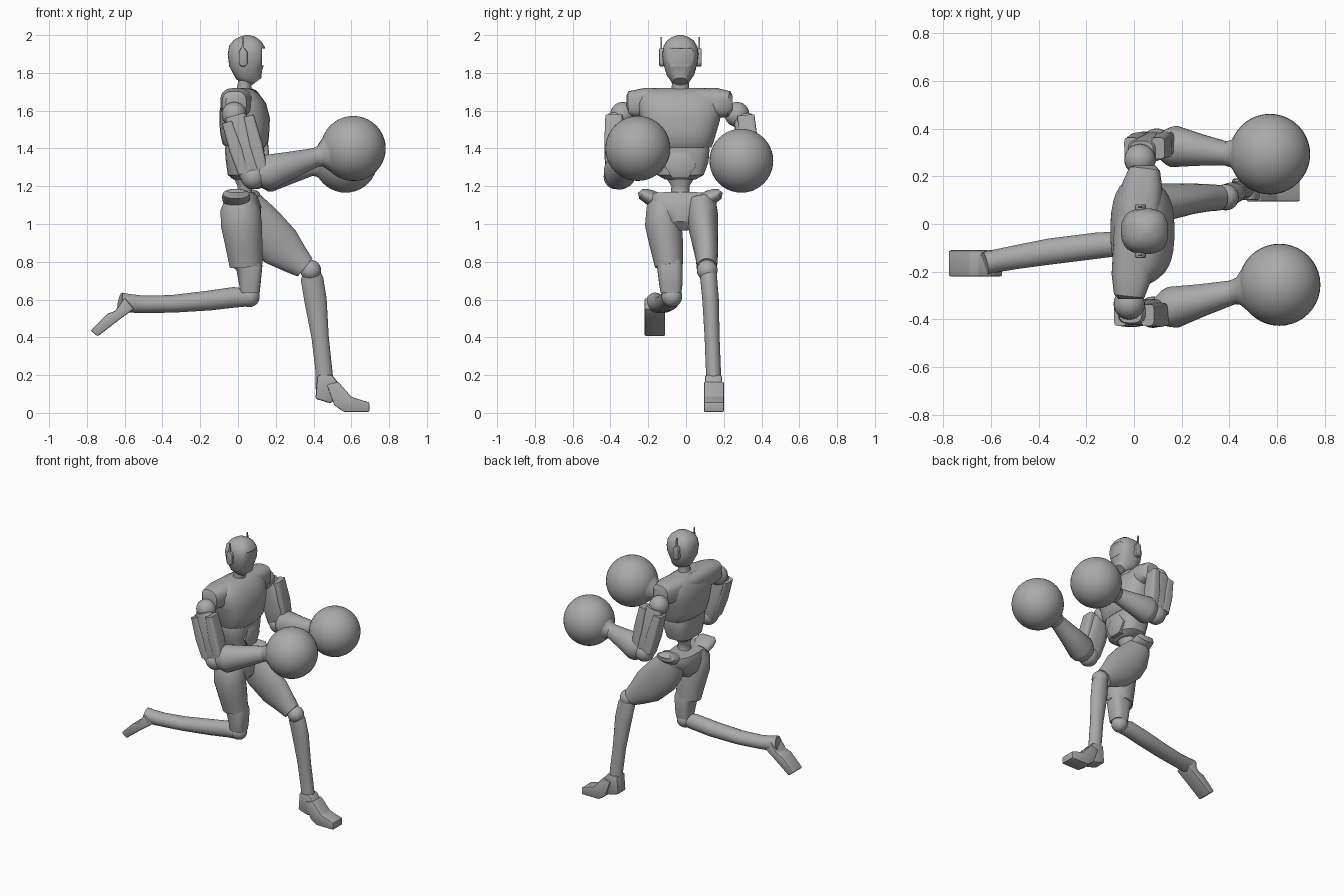
import bpy, bmesh, math
from mathutils import Vector

default_cube = bpy.data.objects.get("Cube")
if default_cube:
    bpy.data.objects.remove(default_cube, do_unlink=True)

# Single flat colour
grey = bpy.data.materials.new("plain grey")
grey.use_nodes = True
GREY_VALUE = (0.4, 0.4, 0.4, 1)
grey.diffuse_color = GREY_VALUE
grey.node_tree.nodes["Principled BSDF"].inputs["Base Color"].default_value = GREY_VALUE

ACROSS = Vector((0, 1, 0))
FORWARD = Vector((1, 0, 0))
MID = -0.03          # centre line of the body


def finish(name, bm, angle=35):
    """Turn a bmesh into a smooth-shaded grey object."""
    bmesh.ops.recalc_face_normals(bm, faces=bm.faces)
    mesh = bpy.data.meshes.new(name)
    bm.to_mesh(mesh)
    bm.free()
    mesh.materials.append(grey)
    obj = bpy.data.objects.new(name, mesh)
    bpy.context.collection.objects.link(obj)
    bpy.ops.object.select_all(action="DESELECT")
    bpy.context.view_layer.objects.active = obj
    obj.select_set(True)
    bpy.ops.object.shade_smooth_by_angle(angle=math.radians(angle))
    return obj


def loft(name, sections, side=ACROSS, power=2.0, sides=24, angle=35):
    """Skin superellipse rings (x, y, z, depth, width) set square to their path."""
    bm = bmesh.new()
    centres = [Vector(s[:3]) for s in sections]
    rings = []
    for i, (x, y, z, depth, width) in enumerate(sections):
        along = centres[min(i + 1, len(centres) - 1)] - centres[max(i - 1, 0)]
        across = (side - along * (side.dot(along) / along.length_squared)).normalized()
        out = across.cross(along.normalized())
        ring = []
        for k in range(sides):
            t = math.tau * (k + 0.5) / sides
            c, s = math.cos(t), math.sin(t)
            u = math.copysign(abs(c) ** (2 / power), c) * depth
            v = math.copysign(abs(s) ** (2 / power), s) * width
            ring.append(bm.verts.new(centres[i] + out * u + across * v))
        rings.append(ring)
    for low, high in zip(rings, rings[1:]):
        for k in range(sides):
            n = (k + 1) % sides
            bm.faces.new((low[k], low[n], high[n], high[k]))
    bm.faces.new(rings[0])
    bm.faces.new(rings[-1])
    return finish(name, bm, angle)


def ball(name, centre, radius, detail=24):
    bm = bmesh.new()
    bmesh.ops.create_uvsphere(bm, u_segments=detail, v_segments=detail // 2, radius=radius)
    bmesh.ops.translate(bm, verts=bm.verts, vec=centre)
    return finish(name, bm, 60)


def plate(name, outline, near, far, bevel=0.0):
    """Extrude an x-z outline between two y values."""
    bm = bmesh.new()
    face = bm.faces.new([bm.verts.new((x, near, z)) for x, z in outline])
    grown = bmesh.ops.extrude_face_region(bm, geom=[face])
    moved = [v for v in grown["geom"] if isinstance(v, bmesh.types.BMVert)]
    bmesh.ops.translate(bm, verts=moved, vec=(0, far - near, 0))
    if bevel:
        bmesh.ops.bevel(bm, geom=bm.edges[:], offset=bevel, segments=2,
                        affect="EDGES", profile=0.5)
    return finish(name, bm)


def column(rows, y=MID):
    """Upright sections from (x, z, depth, width) rows."""
    return [(x, y, z, depth, width) for x, z, depth, width in rows]


# Head with a recessed visor
head = loft("head", column([
    (.10, 1.755, .03, .035), (.085, 1.775, .055, .055), (.062, 1.80, .08, .075),
    (.05, 1.85, .098, .09), (.047, 1.90, .102, .096), (.048, 1.94, .095, .09),
    (.05, 1.97, .074, .072), (.05, 1.99, .044, .044), (.05, 2.0, .012, .012)]), power=2.5, sides=32)
cutter = plate("visor_cutter", [(.128, 1.84), (.2, 1.84), (.2, 1.93), (.128, 1.93)], -.12, .06)
cut = head.modifiers.new("visor", "BOOLEAN")
cut.object = cutter
cut.solver = "EXACT"
bpy.context.view_layer.objects.active = head
bpy.ops.object.modifier_apply(modifier=cut.name)
bpy.data.objects.remove(cutter, do_unlink=True)

# Ear pods with thin aerials
for label, sign in (("right", -1), ("left", 1)):
    y = MID + sign * .085
    pod = [(.005, 1.85), (.015, 1.835), (.04, 1.835), (.05, 1.85),
           (.05, 1.91), (.035, 1.93), (.015, 1.93), (.005, 1.91)]
    plate(label + "_ear_pod", pod, y, y + sign * .027, .004)
    plate(label + "_aerial", [(.018, 1.9), (.036, 1.9), (.028, 1.99), (.022, 1.99)],
          y + sign * .012, y + sign * .02)

loft("neck", column([(.03, 1.66, .06, .065), (.032, 1.70, .042, .05),
                     (.035, 1.74, .036, .045), (.045, 1.79, .05, .05)]))

# Torso
loft("chest", column([
    (.04, 1.405, .10, .165), (.04, 1.43, .122, .175), (.036, 1.48, .13, .19),
    (.035, 1.55, .135, .21), (.025, 1.62, .125, .225), (.015, 1.67, .10, .22),
    (.01, 1.705, .07, .19), (.01, 1.72, .04, .13)]), power=2.6, sides=32)
loft("shoulder_yoke", [
    (-.02, -.315, 1.635, .045, .045), (-.02, -.30, 1.635, .068, .065),
    (-.01, -.22, 1.64, .08, .085), (.01, MID, 1.645, .072, .095),
    (.035, .16, 1.64, .08, .085), (.045, .23, 1.635, .068, .065),
    (.045, .245, 1.635, .045, .045)], side=FORWARD, power=2.8)
loft("abdomen", column([
    (.035, 1.235, .06, .08), (.035, 1.26, .09, .125), (.035, 1.33, .10, .15),
    (.035, 1.39, .105, .155), (.035, 1.43, .10, .15)]), power=3)
loft("belly_panel", [(.10, MID, 1.312, .078, .085), (.137, MID, 1.312, .078, .085),
                     (.145, MID, 1.312, .062, .068)], sides=6)
loft("waist", column([(.035, 1.1, .065, .075), (.035, 1.16, .04, .05),
                      (.035, 1.20, .038, .048), (.035, 1.26, .065, .085)]))

# Pelvis and hip points
loft("pelvis", column([
    (.03, .965, .05, .04), (.03, 1.01, .09, .10), (.025, 1.08, .10, .155),
    (.015, 1.13, .09, .165), (.01, 1.155, .075, .16)]), power=2.5)
for label, sign, x in (("right", -1, -.01), ("left", 1, .045)):
    loft(label + "_hip_point", [
        (x, MID + sign * .10, 1.12, .035, .07), (x, MID + sign * .16, 1.14, .042, .075),
        (x, MID + sign * .20, 1.16, .032, .07), (x, MID + sign * .212, 1.175, .015, .05)],
        side=FORWARD)

# Trailing right leg, folded back at the knee
loft("right_thigh", [
    (.01, -.11, 1.14, .075, .075), (.012, -.12, 1.08, .105, .09), (.018, -.12, 1.0, .11, .098),
    (.03, -.105, .90, .10, .09), (.043, -.09, .78, .088, .075)])
loft("right_knee_cover", [
    (.045, -.09, .80, .075, .066), (.06, -.085, .77, .07, .068),
    (.063, -.08, .68, .057, .062), (.063, -.08, .635, .052, .055)], power=3)
ball("right_knee", (.06, -.075, .615), .055)
loft("right_shin", [
    (.04, -.08, .61, .048, .045), (-.02, -.08, .612, .055, .05), (-.15, -.09, .595, .053, .055),
    (-.35, -.115, .577, .047, .055), (-.5, -.14, .575, .046, .05), (-.58, -.155, .58, .05, .048),
    (-.625, -.165, .59, .048, .048)])
plate("right_foot", [
    (-.60, .61), (-.65, .54), (-.69, .526), (-.78, .436), (-.743, .405),
    (-.62, .50), (-.55, .55)], -.22, -.11, .008)

# Leading left leg, planted in front
loft("left_thigh", [
    (.04, .08, 1.11, .09, .08), (.08, .09, 1.04, .115, .08), (.125, .092, .98, .125, .078),
    (.225, .105, .88, .118, .066), (.30, .11, .815, .085, .058), (.355, .11, .77, .062, .054)])
ball("left_knee", (.385, .112, .755), .055)
loft("left_shin", [
    (.385, .115, .76, .04, .045), (.392, .12, .71, .06, .045), (.41, .13, .60, .06, .044),
    (.435, .138, .40, .046, .04), (.455, .145, .22, .045, .04), (.46, .147, .13, .05, .042)])
plate("left_heel", [
    (.41, .075), (.49, .05), (.51, .07), (.53, .16), (.50, .20), (.42, .20)], .10, .19, .01)
plate("left_foot", [
    (.47, .15), (.53, .165), (.60, .085), (.695, .055), (.695, .005), (.56, .005), (.51, .04)],
    .095, .2, .006)

# Arms: shoulder ball, plated sleeve, elbow, tapered forearm and round glove
ARMS = {
    "right": dict(shoulder=(-.02, -.335, 1.58), elbow=(.08, -.37, 1.25),
                  wrist=(.42, -.285, 1.355), glove=(.61, -.255, 1.40), radius=.172),
    "left": dict(shoulder=(.025, .27, 1.58), elbow=(.095, .335, 1.25),
                 wrist=(.39, .295, 1.305), glove=(.57, .293, 1.335), radius=.169),
}


def rings_between(start, end, rows):
    """Sections at fractions of a straight line."""
    a, b = Vector(start), Vector(end)
    return [(*a.lerp(b, f), depth, width) for f, depth, width in rows]


for label, arm in ARMS.items():
    sign = -1 if label == "right" else 1
    lift = Vector((.01, sign * .035, -.02))
    top, elbow = Vector(arm["shoulder"]) + lift, Vector(arm["elbow"])
    wrist, glove = Vector(arm["wrist"]), Vector(arm["glove"])
    ball(label + "_shoulder", arm["shoulder"], .066)
    loft(label + "_upper_arm", rings_between(top, elbow, [
        (-.05, .05, .045), (.1, .072, .052), (.55, .078, .056), (.95, .07, .055), (1.1, .05, .045)]),
        power=3)
    for part, shift in (("front", .065), ("rear", -.05)):
        offset = Vector((shift, sign * .012, shift * .3))
        loft(label + "_arm_plate_" + part, rings_between(top + offset, elbow + offset * .8, [
            (.02, .028, .045), (.5, .036, .052), (.9, .03, .046)]), power=5)
    ball(label + "_elbow", elbow, .066)
    loft(label + "_forearm", rings_between(elbow, wrist, [
        (.02, .05, .05), (.17, .09, .08), (.25, .093, .088), (.6, .072, .068), (1, .05, .05)]))
    loft(label + "_cuff", rings_between(wrist, glove, [
        (-.05, .05, .05), (.1, .058, .058), (.3, .10, .10), (.5, .13, .13)]))
    ball(label + "_glove", glove, arm["radius"], 40)
